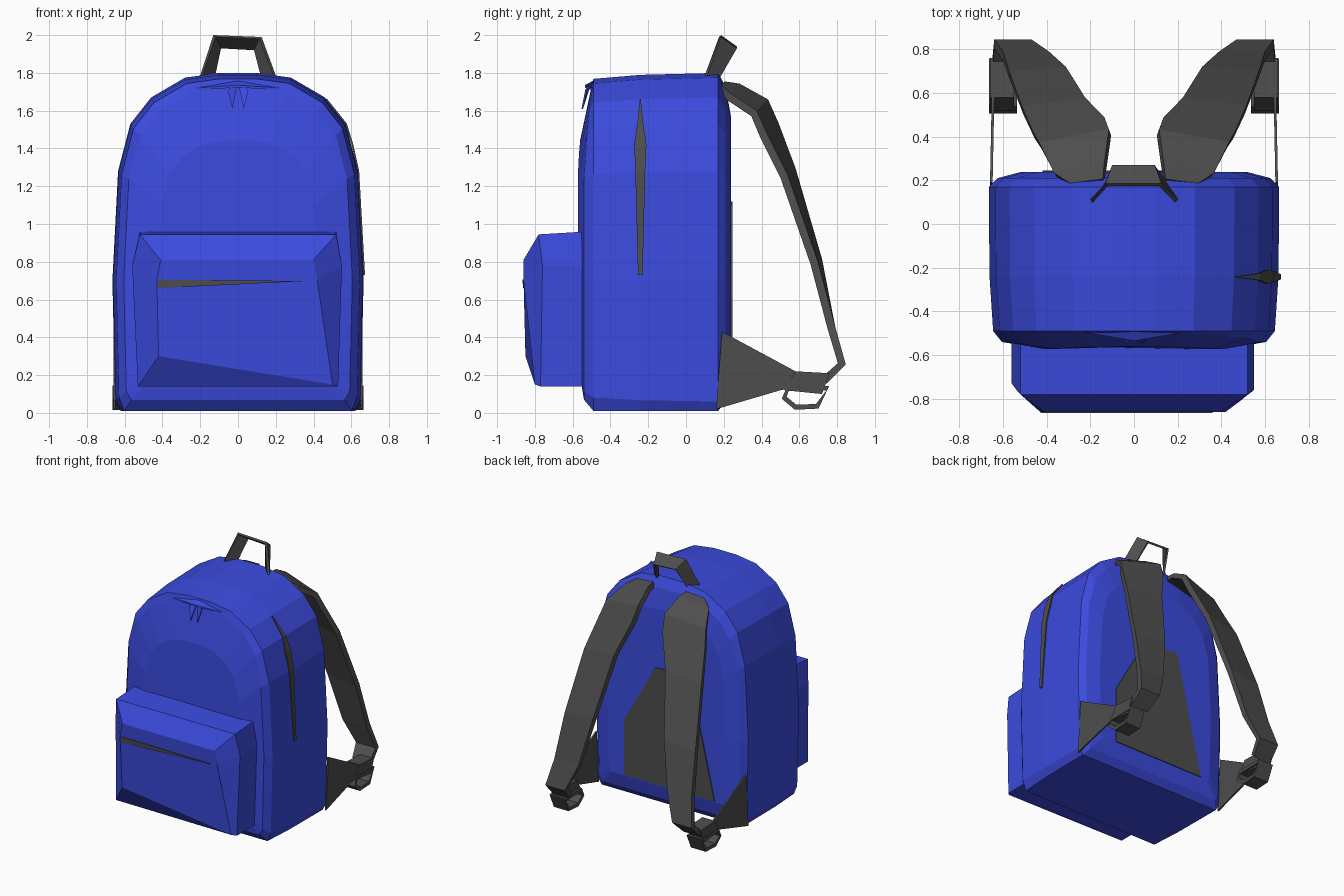
import bpy, bmesh
from mathutils import Vector

cube = bpy.data.objects.get("Cube")
if cube:
    bpy.data.objects.remove(cube, do_unlink=True)


def material(name, colour):
    m = bpy.data.materials.new(name)
    m.use_nodes = True
    m.diffuse_color = colour
    m.node_tree.nodes["Principled BSDF"].inputs["Base Color"].default_value = colour
    return m


blue = material("blue fabric", (0.044, 0.07, 0.73, 1))
grey = material("dark grey webbing", (0.075, 0.075, 0.075, 1))


def loft(name, rings, mat, closed=False):
    """Skin a list of equal-length point rings, capping the ends unless closed."""
    bm = bmesh.new()
    rows = [[bm.verts.new(p) for p in ring] for ring in rings]
    n = len(rows[0])
    pairs = list(zip(rows, rows[1:])) + ([(rows[-1], rows[0])] if closed else [])
    for a, b in pairs:
        for i in range(n):
            j = (i + 1) % n
            bm.faces.new((a[i], a[j], b[j], b[i]))
    if not closed:
        bm.faces.new(rows[0])
        bm.faces.new(rows[-1])
    bmesh.ops.recalc_face_normals(bm, faces=bm.faces)
    me = bpy.data.meshes.new(name)
    bm.to_mesh(me)
    bm.free()
    me.materials.append(mat)
    ob = bpy.data.objects.new(name, me)
    bpy.context.collection.objects.link(ob)


def plate(name, points, offset, mat):
    """Flat panel given by its outline and an extrusion offset."""
    off = Vector(offset)
    pts = [Vector(p) for p in points]
    loft(name, [pts, [p + off for p in pts]], mat)


def ribbon(name, centres, halves, thick, mat, closed=False):
    """Flat band along a path; halves are half-width vectors."""
    c = [Vector(p) for p in centres]
    n = len(c)
    rings = []
    for i, p in enumerate(c):
        nxt = c[(i + 1) % n] if closed else c[min(i + 1, n - 1)]
        prv = c[i - 1] if closed else c[max(i - 1, 0)]
        w = Vector(halves[i])
        t = (nxt - prv).cross(w).normalized() * thick / 2
        rings.append([p - w - t, p + w - t, p + w + t, p - w + t])
    loft(name, rings, mat, closed)


# Body: arched outline lofted from front to back, the front leaning back at the top
arch = [(0.62, 0.01), (0.65, 0.06), (0.665, 0.7), (0.635, 1.28), (0.57, 1.53),
        (0.46, 1.67), (0.28, 1.775), (0.1, 1.8)]
outline = arch + [(-x, z) for x, z in reversed(arch)]


def arch_ring(y, sx, sz, lean=0, mid=0.75):
    ring = [(x * sx, mid + (z - mid) * sz) for x, z in outline]
    return [(x, y + lean * max(0, z - 1.3), z) for x, z in ring]


body = [(-0.572, 0.64, 0.66, 0.08), (-0.54, 0.91, 0.92, 0.09), (-0.49, 0.97, 0.97),
        (-0.24, 0.995, 0.99), (0.17, 1, 1), (0.21, 0.94, 0.93), (0.238, 0.78, 0.78)]
rings = [arch_ring(*s) for s in body]
for ring in rings[2:5]:                      # keep the base flat
    for i in (0, -1):
        ring[i] = (ring[i][0], ring[i][1], 0.01)
loft("body", rings, blue)

# Back padding panel
plate("back_panel", [(x, 0.236, z) for x, z in
                     ((0.37, 0.18), (0.37, 0.62), (0.1, 1.1), (-0.2, 1.12), (-0.42, 0.18))],
      (0, 0.009, 0), grey)

# Front pocket with a chamfered face
pocket = [
    [(-0.53, -0.53, 0.14), (0.53, -0.53, 0.14), (0.55, -0.53, 0.78), (0.52, -0.53, 0.96), (-0.52, -0.53, 0.96), (-0.56, -0.53, 0.78)],
    [(-0.53, -0.77, 0.14), (0.53, -0.77, 0.14), (0.55, -0.76, 0.78), (0.52, -0.78, 0.945), (-0.52, -0.78, 0.945), (-0.56, -0.73, 0.78)],
    [(-0.42, -0.85, 0.3), (0.5, -0.8, 0.15), (0.42, -0.86, 0.7), (0.4, -0.86, 0.81), (-0.41, -0.86, 0.81), (-0.43, -0.86, 0.7)],
]
loft("front_pocket", pocket, blue)
plate("pocket_zip", [(-0.43, -0.855, 0.66), (0.36, -0.857, 0.698), (-0.42, -0.857, 0.705)],
      (0, -0.008, 0), grey)

# Side zip following the arch on the left side
zip_rows = [(0.468, 1.66, 0.002), (0.572, 1.53, 0.016), (0.606, 1.42, 0.032),
            (0.637, 1.28, 0.026), (0.668, 0.73, 0.012)]
ribbon("side_zip", [(x, -0.242, z) for x, z, w in zip_rows],
       [(0, w, 0) for x, z, w in zip_rows], 0.009, grey)

# Folded flap and split tab at the top of the front
plate("top_zip_fold", [(-0.3, -0.485, 1.715), (0, -0.535, 1.735), (0.3, -0.485, 1.715),
                       (0, -0.48, 1.765)], (0, 0, -0.012), blue)
for s in (-1, 1):
    plate("zip_tab", [(0, -0.5, 1.75), (s * 0.03, -0.545, 1.61), (s * 0.055, -0.525, 1.71)],
          (0, -0.008, 0), blue)

# Carry handle
ribbon("carry_handle",
       [(-0.165, 0.135, 1.77), (-0.11, 0.222, 1.965), (0.105, 0.222, 1.955), (0.165, 0.135, 1.77)],
       [(0.035, 0.035, 0), (0.015, 0.042, -0.03), (-0.015, 0.042, -0.03), (-0.035, 0.035, 0)],
       0.018, grey)

# Shoulder straps: inner x, outer x, y, z and tilt down each strap
strap = [(0.14, 0.29, 0.19, 1.725, 0.01), (0.13, 0.36, 0.25, 1.70, 0.025),
         (0.11, 0.43, 0.39, 1.615, 0.03), (0.13, 0.46, 0.44, 1.5, 0.03),
         (0.22, 0.51, 0.54, 1.27, 0.02), (0.31, 0.57, 0.69, 0.8, 0.01),
         (0.39, 0.6, 0.77, 0.45, 0), (0.47, 0.64, 0.825, 0.26, 0),
         (0.5, 0.65, 0.73, 0.17, 0)]
# Webbing loop at the strap end, in y and z
loop = [(0.75, 0.13), (0.695, 0.035), (0.58, 0.03), (0.52, 0.08), (0.54, 0.13)]
anchor = [(0.16, 0.02), (0.5, 0.12), (0.6, 0.14), (0.58, 0.22), (0.19, 0.43)]

for s, label in ((1, "left"), (-1, "right")):
    ribbon(label + "_shoulder_strap",
           [(s * (a + b) / 2, y, z) for a, b, y, z, t in strap],
           [(s * (b - a) / 2, -t, -t) for a, b, y, z, t in strap], 0.042, grey)
    ribbon(label + "_strap_loop", [(s * 0.6, y, z) for y, z in loop],
           [(0.065, 0, 0)] * len(loop), 0.028, grey, closed=True)
    plate(label + "_buckle",
          [(s * 0.55, y, z) for y, z in ((0.52, 0.12), (0.72, 0.1), (0.76, 0.21), (0.58, 0.22))],
          (s * 0.11, 0, 0), grey)
    # Triangular webbing joining the strap to the body
    plate(label + "_strap_anchor",
          [(s * (0.648 - 0.02 * (y - 0.16)), y, z) for y, z in anchor],
          (s * 0.012, 0, 0), grey)
